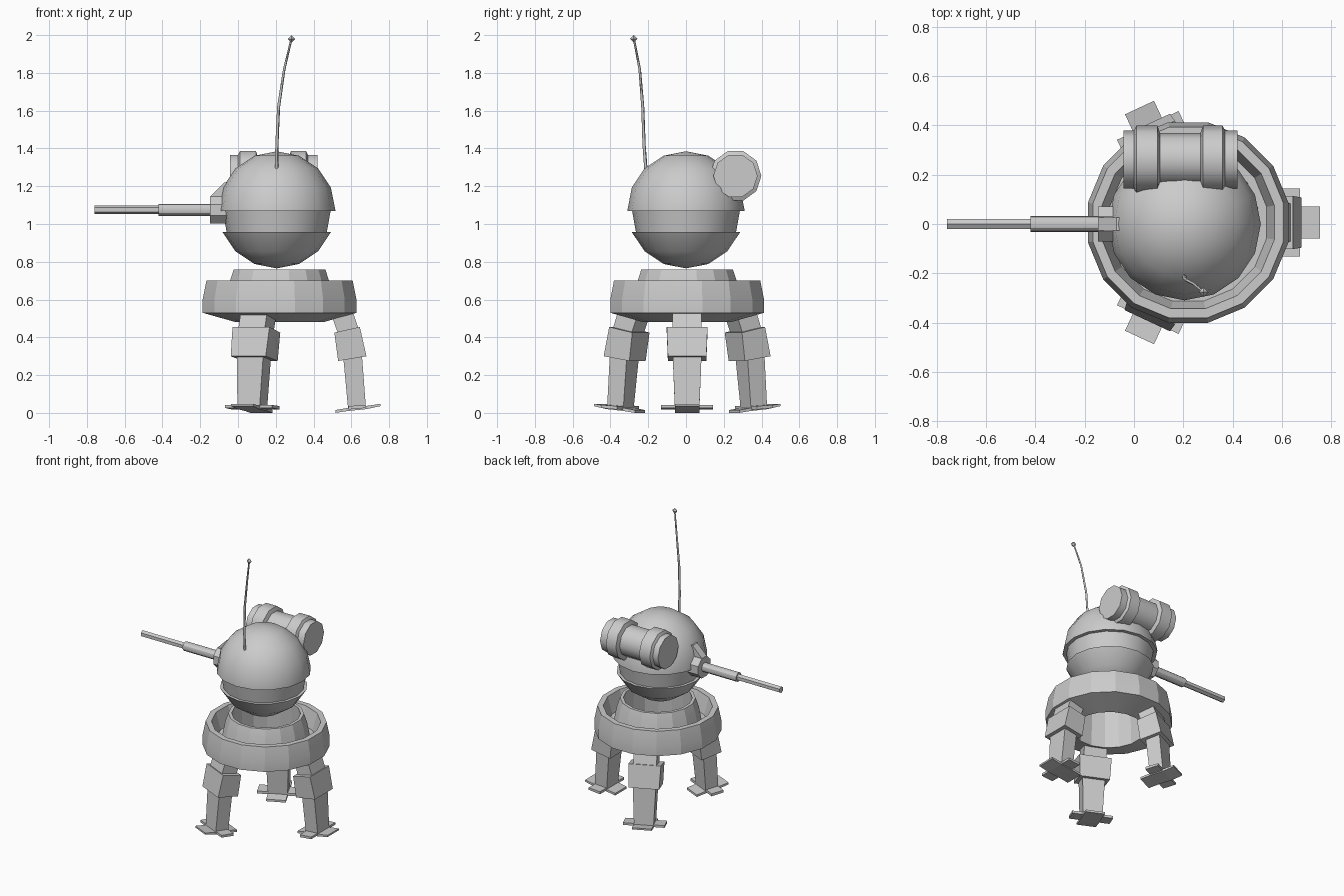
import bpy, bmesh
from math import cos, sin, pi, radians
from mathutils import Matrix, Vector

if "Cube" in bpy.data.objects:
    bpy.data.objects.remove(bpy.data.objects["Cube"])


def finish(name, bm, angle=30):
    bmesh.ops.remove_doubles(bm, verts=bm.verts, dist=1e-5)
    bmesh.ops.recalc_face_normals(bm, faces=bm.faces)
    me = bpy.data.meshes.new(name)
    bm.to_mesh(me)
    bm.free()
    ob = bpy.data.objects.new(name, me)
    bpy.context.collection.objects.link(ob)
    bpy.ops.object.select_all(action='DESELECT')
    ob.select_set(True)
    bpy.context.view_layer.objects.active = ob
    if angle:
        bpy.ops.object.shade_smooth_by_angle(angle=radians(angle))
    return ob


def lathe(name, profile, sides, matrix, closed=False, offset=0.0, angle=30):
    """Revolve (radius, height) points around local z."""
    bm = bmesh.new()
    rings = []
    for r, z in profile:
        if r == 0:
            rings.append([bm.verts.new(matrix @ Vector((0, 0, z)))] * sides)
        else:
            rings.append([bm.verts.new(matrix @ Vector((
                r * cos(offset + 2 * pi * i / sides),
                r * sin(offset + 2 * pi * i / sides), z))) for i in range(sides)])
    pairs = list(zip(rings, rings[1:]))
    if closed:
        pairs.append((rings[-1], rings[0]))
    for a, b in pairs:
        for i in range(sides):
            j = (i + 1) % sides
            loop = list(dict.fromkeys((a[i], a[j], b[j], b[i])))
            if len(loop) > 2:
                bm.faces.new(loop)
    return finish(name, bm, angle)


def prism(bm, section, widths, matrix):
    """Extrude an x-z section sideways; each point has its own half width."""
    left = [bm.verts.new(matrix @ Vector((x, -w, z))) for (x, z), w in zip(section, widths)]
    right = [bm.verts.new(matrix @ Vector((x, w, z))) for (x, z), w in zip(section, widths)]
    bm.faces.new(left)
    bm.faces.new(right[::-1])
    n = len(left)
    for i in range(n):
        j = (i + 1) % n
        bm.faces.new((left[i], left[j], right[j], right[i]))


# Ball head with a sunken band below its equator
R, CZ = 0.31, 1.075
arc = lambda k: (R * cos(k * pi / 8), CZ + R * sin(k * pi / 8))
ball = [(0, CZ - R), arc(-3), arc(-2), arc(-1), (0.265, 0.956), (0.285, 1.068),
        (0.31, 1.068), arc(0), arc(1), arc(2), arc(3), (0, CZ + R)]
lathe("ball_head", ball, 16, Matrix.Translation((0.205, 0, 0)), angle=40)

# Base ring: faceted outer wall, trough and inner socket
base = [(0.235, 0.48), (0.415, 0.53), (0.415, 0.60), (0.395, 0.70), (0.357, 0.70),
        (0.325, 0.58), (0.29, 0.58), (0.267, 0.70), (0.247, 0.76), (0.225, 0.76)]
lathe("base_ring", base, 16, Matrix.Translation((0.22, 0.006, 0)),
      closed=True, offset=pi / 16, angle=20)

# Three legs, each with thigh, knee block, shin and cross-shaped foot
for name, deg in (("right", 0), ("back", 115), ("front", -115)):
    m = Matrix.Translation((0.24, 0.006, 0)) @ Matrix.Rotation(radians(deg), 4, 'Z')
    bm = bmesh.new()
    prism(bm, [(0.25, 0.53), (0.37, 0.53), (0.41, 0.41), (0.30, 0.39)],
          [0.077] * 4, m)
    finish(name + "_leg_thigh", bm, 0)
    bm = bmesh.new()
    prism(bm, [(0.27, 0.425), (0.405, 0.455), (0.44, 0.30), (0.29, 0.275)],
          [0.108, 0.108, 0.102, 0.102], m)
    finish(name + "_leg_knee", bm, 0)
    bm = bmesh.new()
    prism(bm, [(0.315, 0.32), (0.415, 0.32), (0.437, 0.03), (0.343, 0.02)],
          [0.077, 0.077, 0.065, 0.065], m)
    finish(name + "_leg_shin", bm, 0)
    bm = bmesh.new()
    prism(bm, [(0.275, 0.015), (0.34, 0.026), (0.44, 0.037), (0.515, 0.048),
               (0.515, 0.036), (0.44, 0.02), (0.34, 0.01), (0.275, 0.0)],
          [0.065] * 8, m)
    prism(bm, [(0.345, 0.036), (0.435, 0.042), (0.435, 0.026), (0.345, 0.018)],
          [0.138] * 4, m)
    finish(name + "_leg_foot", bm, 0)

# Gun pointing to -x: collar, sleeve, faceted barrel and fin
gun = Matrix.Translation((0, 0, 1.075)) @ Matrix.Rotation(-pi / 2, 4, 'Y')
lathe("gun_collar", [(0, 0.03), (0.077, 0.03), (0.077, 0.147), (0, 0.147)], 8, gun, offset=pi / 8)
lathe("gun_sleeve", [(0, 0.10), (0.032, 0.10), (0.032, 0.42), (0, 0.42)], 12, gun)
lathe("gun_barrel", [(0, 0.40), (0.023, 0.40), (0.023, 0.76), (0, 0.76)], 6, gun, angle=0)
bm = bmesh.new()
prism(bm, [(-0.147, 1.13), (-0.07, 1.13), (-0.04, 1.22), (-0.072, 1.22), (-0.147, 1.145)],
      [0.027] * 5, Matrix())
finish("gun_fin", bm, 0)

# Side drum along x with two raised collars
drum = Matrix.Translation((0, 0.262, 1.255)) @ Matrix.Rotation(pi / 2, 4, 'Y')
a, b, c = 0.117, 0.137, 0.108
lathe("side_drum", [(0, -0.042), (a, -0.042), (a, 0.0), (b, 0.01), (b, 0.095), (c, 0.105),
                    (c, 0.27), (b, 0.28), (b, 0.36), (a, 0.37), (a, 0.42), (0, 0.42)],
      10, drum, offset=pi / 10, angle=40)

# Bent antenna with a small tip
cu = bpy.data.curves.new("antenna", 'CURVE')
cu.dimensions = '3D'
cu.bevel_depth = 0.009
cu.bevel_resolution = 0
cu.use_fill_caps = True
path = [(0.204, -0.21, 1.26, 1.0), (0.206, -0.222, 1.42, 0.95), (0.215, -0.229, 1.62, 0.9),
        (0.245, -0.245, 1.82, 0.75), (0.283, -0.276, 1.98, 0.6)]
sp = cu.splines.new('POLY')
sp.points.add(len(path) - 1)
for p, (x, y, z, r) in zip(sp.points, path):
    p.co = (x, y, z, 1)
    p.radius = r
bpy.context.collection.objects.link(bpy.data.objects.new("antenna", cu))
lathe("antenna_tip", [(0, -0.02), (0.02, 0), (0, 0.02)], 4,
      Matrix.Translation((0.283, -0.277, 1.98)), angle=0)
